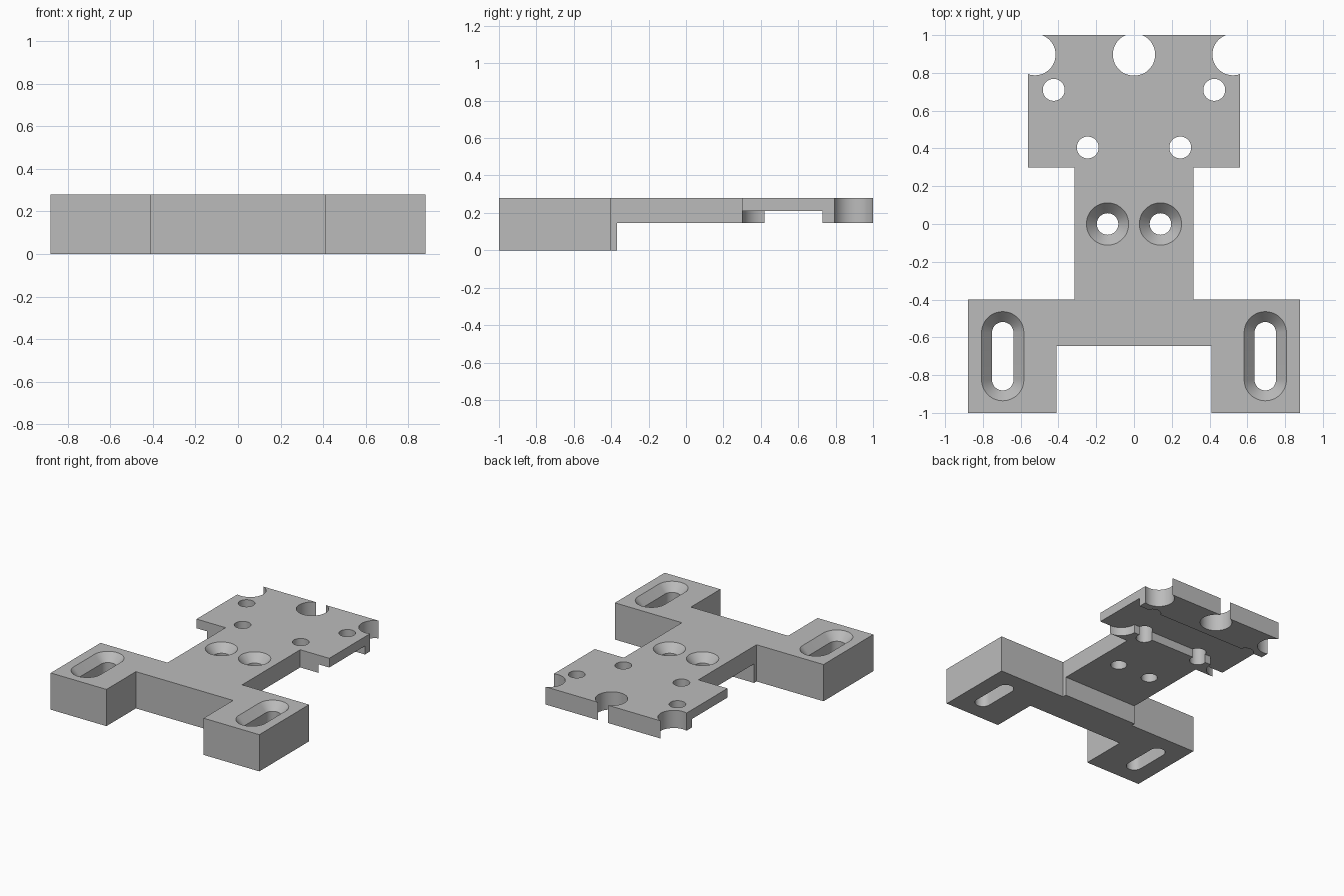
import bpy, bmesh, math

cube = bpy.data.objects.get("Cube")
if cube:
    bpy.data.objects.remove(cube, do_unlink=True)

grey = bpy.data.materials.new("machined grey")
grey.use_nodes = True
colour = (0.5, 0.5, 0.5, 1)
grey.diffuse_color = colour
grey.node_tree.nodes["Principled BSDF"].inputs["Base Color"].default_value = colour

TOP, MID, THIN = 0.28, 0.145, 0.21


def loft(name, layers):
    """Closed solid through matching outlines, given as (z, points)."""
    bm = bmesh.new()
    rings = [[bm.verts.new((x, y, z)) for x, y in pts] for z, pts in layers]
    bm.faces.new(rings[0])
    bm.faces.new(rings[-1])
    n = len(rings[0])
    for low, high in zip(rings, rings[1:]):
        for i in range(n):
            j = (i + 1) % n
            bm.faces.new((low[i], low[j], high[j], high[i]))
    bmesh.ops.recalc_face_normals(bm, faces=bm.faces)
    mesh = bpy.data.meshes.new(name)
    bm.to_mesh(mesh)
    bm.free()
    mesh.materials.append(grey)
    obj = bpy.data.objects.new(name, mesh)
    bpy.context.collection.objects.link(obj)
    return obj


def mirrored(half):
    return half + [(-x, y) for x, y in reversed(half)]


def slot(x, y, r, reach=0.0, steps=24):
    """Circle, or a slot along y when reach is above zero."""
    pts = []
    for side, start in ((1, 0), (-1, math.pi)):
        last = steps + 1 if reach else steps
        for i in range(last):
            a = start + math.pi * i / steps
            pts.append((x + r * math.cos(a), y + side * reach + r * math.sin(a)))
    return pts


def combine(target, tool, operation):
    mod = target.modifiers.new(operation.lower(), 'BOOLEAN')
    mod.operation = operation
    mod.solver = 'EXACT'
    mod.object = tool
    bpy.context.view_layer.objects.active = target
    bpy.ops.object.modifier_apply(modifier=mod.name)
    bpy.data.objects.remove(tool, do_unlink=True)


# Forked foot block
foot = mirrored([(0.41, -0.645), (0.41, -1), (0.88, -1), (0.88, -0.4),
                 (0.315, -0.4), (0.315, -0.37)])
bracket = loft("mounting_bracket", [(0, foot), (TOP, foot)])

# Neck and wide head
head = mirrored([(0.315, -0.5), (0.315, 0.3), (0.56, 0.3), (0.56, 1)])
combine(bracket, loft("neck_and_head", [(MID, head), (TOP, head)]), 'UNION')

# Recess across the underside of the head, with rounded front corners
arc = [(0.47 - 0.12 * math.sin(a), 0.42 - 0.12 * math.cos(a))
       for a in (math.radians(9 * i) for i in range(11))]
pocket = mirrored([(0.7, 0.73), (0.7, 0.27), (0.47, 0.27)] + arc)
combine(bracket, loft("recess", [(MID - 0.1, pocket), (THIN, pocket)]), 'DIFFERENCE')

# Plain holes and the round cut-outs on the back edge
holes = [(0, 0.897, 0.112)]
for s in (-1, 1):
    holes += [(s * 0.525, 0.897, 0.11), (s * 0.425, 0.71, 0.058),
              (s * 0.245, 0.405, 0.058)]
for x, y, r in holes:
    ring = slot(x, y, r)
    combine(bracket, loft("hole", [(-0.1, ring), (0.4, ring)]), 'DIFFERENCE')

# Countersunk holes in the neck and countersunk slots in the feet
for s in (-1, 1):
    for x, y, reach in ((0.14, 0, 0), (0.695, -0.7, 0.124)):
        inner = slot(s * x, y, 0.057, reach)
        outer = slot(s * x, y, 0.112, reach)
        combine(bracket, loft("countersink", [(-0.1, inner), (TOP - 0.06, inner),
                                              (TOP, outer), (0.4, outer)]), 'DIFFERENCE')

bpy.ops.object.select_all(action='DESELECT')
bracket.select_set(True)
bpy.context.view_layer.objects.active = bracket
bpy.ops.object.shade_smooth_by_angle(angle=math.radians(30))
